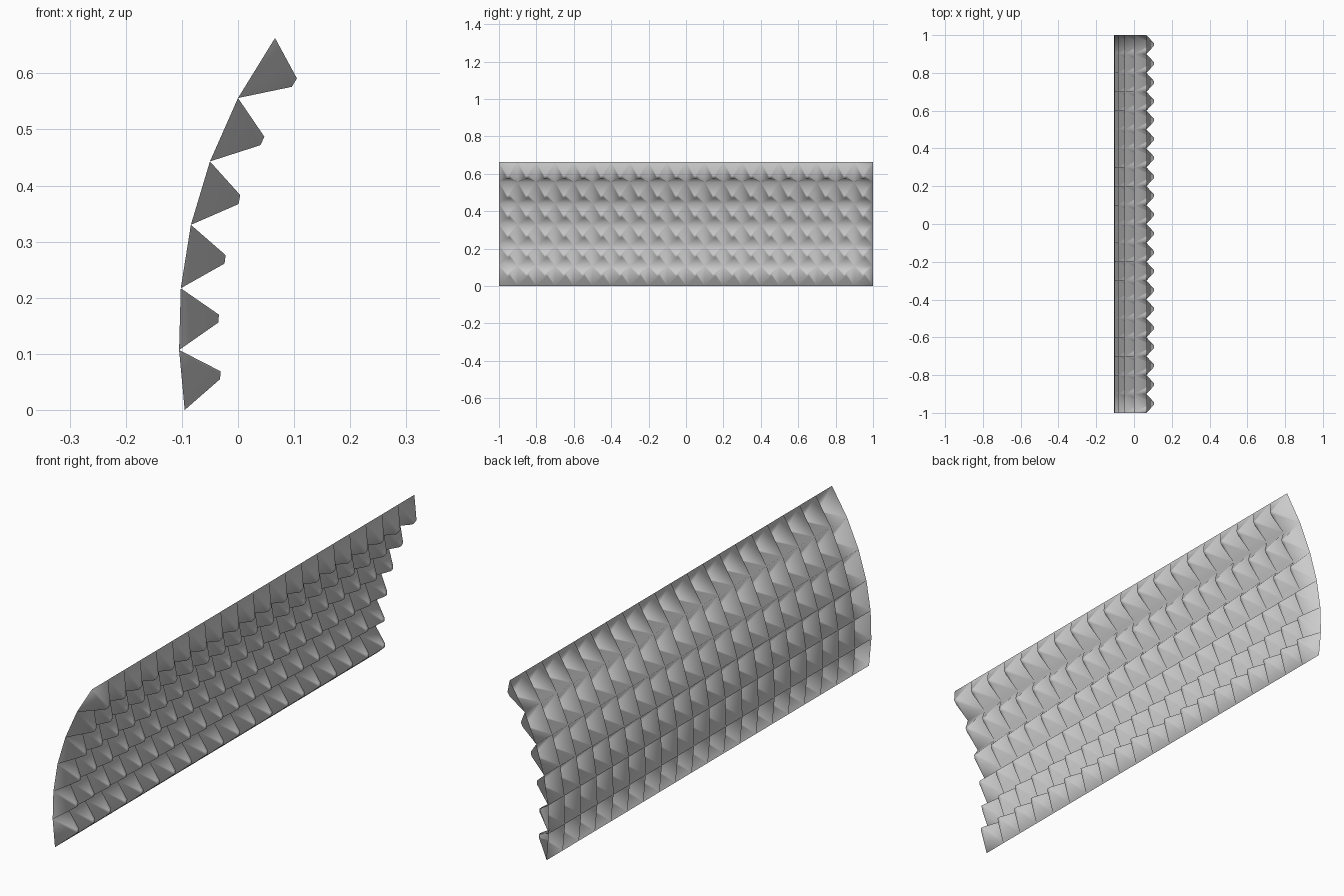
import bpy, bmesh

if "Cube" in bpy.data.objects:
    bpy.data.objects.remove(bpy.data.objects["Cube"])

COLS = 20
PITCH = 2.0 / COLS
TIP_HALF = 0.0075

# curved side profile of the sheet (x, z)
curve = [(-0.095, 0.0), (-0.105, 0.107), (-0.102, 0.217), (-0.084, 0.33),
         (-0.05, 0.443), (0.0, 0.556), (0.066, 0.663)]
# lower and upper edge of each row's blunt stud tip (x, z, x, z)
tips = [(-0.032, 0.055, -0.031, 0.069), (-0.035, 0.156, -0.034, 0.170),
        (-0.024, 0.261, -0.022, 0.276), (0.001, 0.367, 0.004, 0.383),
        (0.040, 0.472, 0.047, 0.487), (0.096, 0.576, 0.105, 0.591)]

bm = bmesh.new()
# shared corners of the curved sheet
grid = [[bm.verts.new((x, -1 + c * PITCH, z)) for c in range(COLS + 1)]
        for x, z in curve]

# one hollow blunt pyramid per cell, open at the back
for r, (xa, za, xb, zb) in enumerate(tips):
    for c in range(COLS):
        y = -1 + (c + 0.5) * PITCH
        base = [grid[r][c], grid[r][c + 1], grid[r + 1][c + 1], grid[r + 1][c]]
        tip = [bm.verts.new(p) for p in (
            (xa, y - TIP_HALF, za), (xa, y + TIP_HALF, za),
            (xb, y + TIP_HALF, zb), (xb, y - TIP_HALF, zb))]
        bm.faces.new(tip)
        for i in range(4):
            j = (i + 1) % 4
            bm.faces.new((base[i], base[j], tip[j], tip[i]))

for f in bm.faces:
    f.smooth = True
mesh = bpy.data.meshes.new("studded_sheet")
bm.to_mesh(mesh)
bm.free()
obj = bpy.data.objects.new("studded_sheet", mesh)
bpy.context.collection.objects.link(obj)
